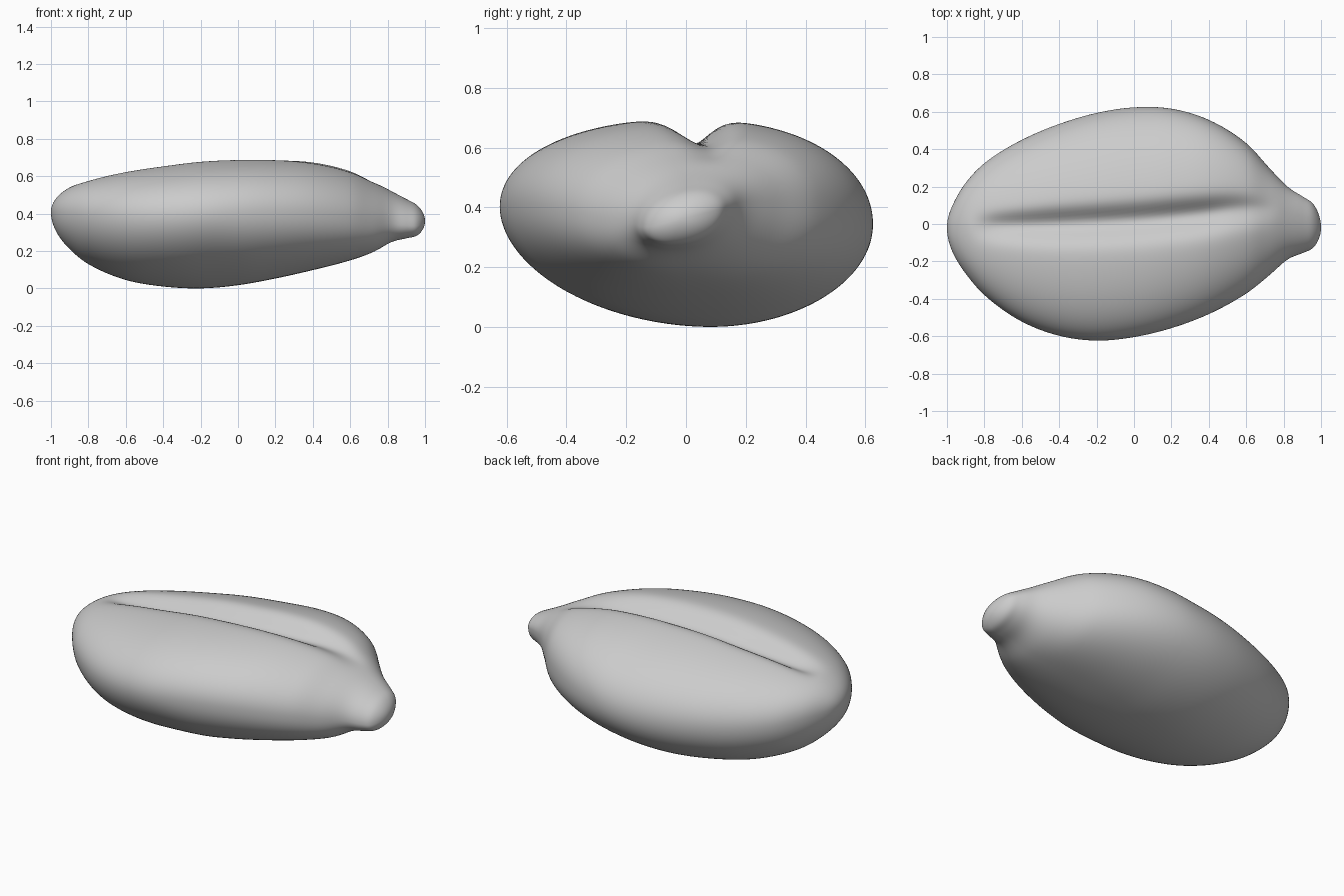
import bpy, bmesh, math

if "Cube" in bpy.data.objects:
    bpy.data.objects.remove(bpy.data.objects["Cube"])

# Outline stations: x, y front, y back, z top, z bottom
OUTLINE = [
    (-1.0, -.02, -.02, .41, .41), (-.97, -.15, .10, .485, .30), (-.9, -.265, .22, .54, .21),
    (-.8, -.38, .325, .58, .13), (-.6, -.522, .45, .627, .045), (-.4, -.598, .535, .658, .01),
    (-.2, -.624, .594, .683, .0), (0, -.605, .624, .694, .017), (.2, -.557, .617, .696, .053),
    (.4, -.482, .557, .682, .098), (.6, -.372, .433, .634, .15), (.72, -.277, .303, .575, .193),
    (.82, -.19, .20, .52, .248), (.9, -.156, .148, .478, .268), (.96, -.125, .105, .443, .284),
    (1.0, -.02, -.02, .36, .36)]
# Section: x, widest height front/back, crest and belly position (fractions),
# fullness of front top / front bottom / back
SKEW = [(-1, .58, .54, .49, .54, 2.15, 2.1, 2.1), (-.2, .585, .48, .47, .58, 2.12, 1.88, 2.03),
        (.1, .57, .475, .48, .57, 2.15, 2.1, 2.05), (.6, .48, .52, .57, .50, 2.1, 2.3, 2.35),
        (.76, .42, .58, .61, .42, 2.05, 2.3, 2.3), (.9, .33, .67, .65, .35, 2, 2.1, 2.1),
        (1, .33, .67, .65, .35, 2, 2.1, 2.1)]
# Crease path: x, y, depth, front half width
CREASE = [(-1, -.02, 0, .07), (-.88, -.01, 0, .07), (-.7, -.008, .05, .07), (-.4, 0, .082, .08),
          (0, .02, .09, .085), (.35, .052, .082, .085), (.55, .075, .05, .08),
          (.78, .08, 0, .07), (1, .08, 0, .07)]


def sample(table, x):
    """Smooth Hermite interpolation in the arc angle of x, giving round ends."""
    ang = lambda v: math.acos(max(-1, min(1, -v)))
    ts = [ang(r[0]) for r in table]
    t, n = ang(x), len(table)
    i = next((k for k in range(n - 1) if t <= ts[k + 1]), n - 2)
    h = ts[i + 1] - ts[i]
    u = (t - ts[i]) / h

    def slope(k, c):
        a, b = max(k - 1, 0), min(k + 1, n - 1)
        return (table[b][c] - table[a][c]) / (ts[b] - ts[a])
    out = []
    for c in range(1, len(table[0])):
        p, q = table[i][c], table[i + 1][c]
        out.append((2*u**3 - 3*u*u + 1)*p + (u**3 - 2*u*u + u)*h*slope(i, c)
                   + (3*u*u - 2*u**3)*q + (u**3 - u*u)*h*slope(i + 1, c))
    return out


def section(x, count):
    """Four joined rounded quarters with the crease pressed into the top."""
    y0, y1, zt, zb = sample(OUTLINE, x)
    fl, fr, ft, fb, n_top, n_low, n_back = sample(SKEW, x)
    gy, depth, width = sample(CREASE, x)
    h, w = zt - zb, y1 - y0
    pts = []
    for k in range(count):
        a = 2 * math.pi * (k + .5) / count
        c, s = math.cos(a), math.sin(a)
        n = n_back if c > 0 else (n_top if s > 0 else n_low)
        r = (abs(c) ** n + abs(s) ** n) ** (-1 / n)
        side_z = zb + h * (fr if c > 0 else fl)
        mid_y = y0 + w * (ft if s > 0 else fb)
        y = mid_y + r * abs(c) * ((y1 if c > 0 else y0) - mid_y)
        z = side_z + r * abs(s) * ((zt if s > 0 else zb) - side_z)
        if s > 0:
            wide = width if y < gy else width * .8
            z -= max(depth, 0) * math.exp(-((y - gy) / wide) ** 2)
        pts.append((x, y, z))
    return pts


# Seed body
RING, STATIONS = 200, 150
bm = bmesh.new()
rings = [[bm.verts.new(p) for p in section(-math.cos(math.pi * i / STATIONS), RING)]
         for i in range(1, STATIONS)]
for a, b in zip(rings, rings[1:]):
    for k in range(RING):
        m = (k + 1) % RING
        bm.faces.new((a[k], a[m], b[m], b[k]))
for ring, end in ((rings[0], (-1, -.02, .41)), (rings[-1], (1, -.02, .36))):
    tip = bm.verts.new(end)
    for k in range(RING):
        bm.faces.new((ring[k], ring[(k + 1) % RING], tip))
# Soften the section joins
for _ in range(6):
    bmesh.ops.smooth_vert(bm, verts=[v for r in rings[3:-3] for v in r], factor=.4,
                          use_axis_x=False, use_axis_y=True, use_axis_z=True)
bmesh.ops.recalc_face_normals(bm, faces=bm.faces)
mesh = bpy.data.meshes.new("seed_body")
bm.to_mesh(mesh)
bm.free()
for p in mesh.polygons:
    p.use_smooth = True
bpy.context.collection.objects.link(bpy.data.objects.new("seed_body", mesh))
